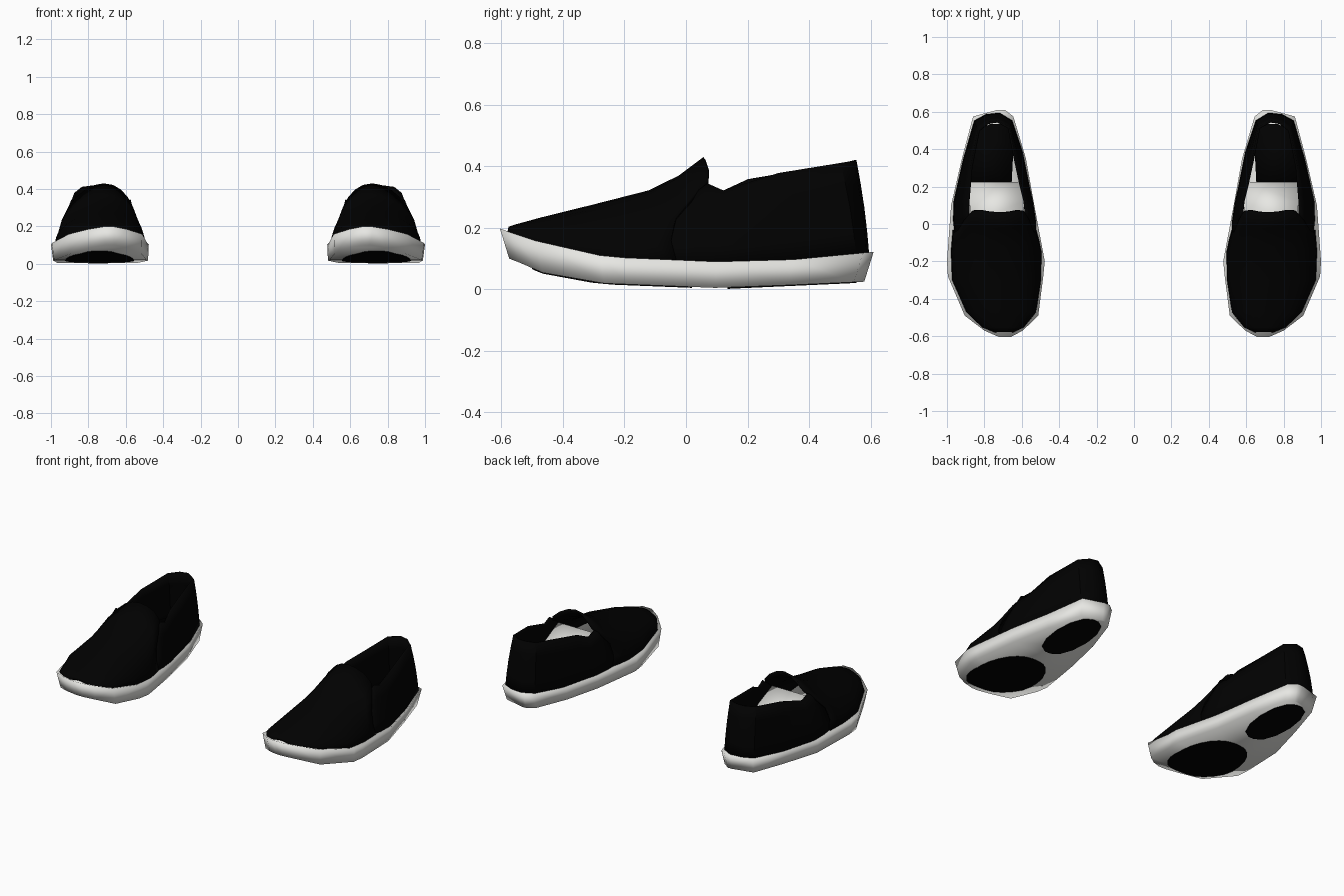
import bpy, bmesh
from math import sin, cos, pi, sqrt, radians

if "Cube" in bpy.data.objects:
    bpy.data.objects.remove(bpy.data.objects["Cube"])


def make_material(name, rgb):
    mat = bpy.data.materials.new(name)
    mat.use_nodes = True
    mat.diffuse_color = (*rgb, 1)
    mat.node_tree.nodes["Principled BSDF"].inputs["Base Color"].default_value = (*rgb, 1)
    return mat


black = make_material("black canvas", (0.0003, 0.0003, 0.0003))
white = make_material("off white rubber", (0.8, 0.8, 0.77))


def interp(knots, y):
    """Piecewise linear lookup."""
    if y <= knots[0][0]:
        return knots[0][1]
    for (a, p), (b, q) in zip(knots, knots[1:]):
        if y <= b:
            return p + (q - p) * (y - a) / (b - a)
    return knots[-1][1]


def loft(name, sections, mat, closed=False, thickness=0, sharp=40):
    """Skin a row of sections, then mirror it to make the other shoe."""
    bm = bmesh.new()
    rows = [[bm.verts.new(p) for p in s] for s in sections]
    n = len(rows[0])
    for a, b in zip(rows, rows[1:]):
        for i in range(n if closed else n - 1):
            j = (i + 1) % n
            bm.faces.new((a[i], a[j], b[j], b[i]))
    if closed:
        bm.faces.new(rows[0])
        bm.faces.new(rows[-1])
    bmesh.ops.recalc_face_normals(bm, faces=bm.faces)
    mesh = bpy.data.meshes.new(name)
    bm.to_mesh(mesh)
    bm.free()
    mesh.materials.append(mat)
    obj = bpy.data.objects.new(name, mesh)
    bpy.context.collection.objects.link(obj)
    bpy.ops.object.select_all(action="DESELECT")
    obj.select_set(True)
    bpy.context.view_layer.objects.active = obj
    bpy.ops.object.shade_smooth_by_angle(angle=radians(sharp))
    if thickness:
        solid = obj.modifiers.new("Thickness", "SOLIDIFY")
        solid.thickness = thickness
        solid.offset = 0
    obj.modifiers.new("Pair", "MIRROR").use_mirror_merge = False


# Sole: upturned toe, softly shaded side walls
sole_top = [(-.605, .198), (-.53, .17), (-.4, .132), (-.25, .105), (.1, .09), (.35, .097), (.61, .122)]
sole_bottom = [(-.57, .10), (-.47, .055), (-.28, .02), (.12, .004), (.58, .025)]
outline = [(-.605, .66, .72), (-.57, .595, .80), (-.49, .512, .905), (-.28, .485, .995),
           (-.2, .477, 1.0), (.1, .533, .978), (.35, .578, .92), (.575, .645, .86), (.61, .69, .73)]
sections = []
for y, x0, x1 in outline:
    yb, top = y * .95, interp(sole_top, y)
    low = interp(sole_bottom, yb)
    sections.append([(x0, y, top), (x1, y, top), (x1 - .012, yb, low), (x0 + .004, yb, low)])
loft("sole", sections, white, closed=True, sharp=130)


# Dark oval tread pads under the ball and heel
def tread_pad(name, cx, cy, rx, ry, steps):
    rows = []
    for i in range(steps + 1):
        t = -cos(pi * i / steps)
        y = cy + ry * t
        w = rx * sqrt(max(0, 1 - t * t)) + .02
        z = interp(sole_bottom, y)
        rows.append([(cx - w, y, z - .003), (cx + w, y, z - .003),
                     (cx + w, y, z + .004), (cx - w, y, z + .004)])
    loft(name, rows, black, closed=True)


tread_pad("ball_tread", .74, -.24, .165, .26, 12)
tread_pad("heel_tread", .748, .345, .09, .21, 6)

# Vamp: arched toe cover, skewed inward, its rear edge flaring into the tongue
flare = [(0, .2), (.2, 0), (.5, .2), (.65, .75), (.82, 1.2), (1, 1)]
vamp = [(-.575, .645, .745, .178, .198, 0), (-.55, .59, .81, .168, .206, 0),
        (-.47, .528, .893, .144, .228, 0), (-.3, .502, .968, .105, .27, 0),
        (-.15, .5, .975, .085, .316, .03), (-.1, .512, .97, .08, .365, .08),
        (-.05, .528, .965, .08, .425, .11)]
sections = []
for y, x0, x1, low, top, lean in vamp:
    arch = []
    for i in range(15):
        a = pi * i / 14
        f = sin(a)
        x = (x0 + x1) / 2 - (x1 - x0) / 2 * cos(a) - .2 * (top - low) * f * f * (x1 - x0)
        arch.append((x, y + lean * interp(flare, f), low + (top - low) * f))
    sections.append(arch)
loft("vamp", sections, black, thickness=.012)

# Quarter: wall running around the heel, with a rising rim
base = [(.95, -.1), (.963, .02), (.96, .12), (.91, .34), (.85, .55), (.79, .582), (.72, .59),
        (.655, .55), (.60, .385), (.563, .2), (.545, .12), (.53, .02), (.525, -.1)]
rim = [(.885, 0, .29), (.885, .07, .342), (.885, .12, .32), (.87, .3, .377), (.83, .5, .41),
       (.78, .54, .417), (.73, .548, .42), (.67, .515, .412), (.637, .35, .383),
       (.605, .2, .357), (.585, .12, .32), (.58, .07, .342), (.575, 0, .29)]
sections = []
for (bx, by), (rx, ry, rz) in zip(base, rim):
    low = interp(sole_top, by) - .01
    column = []
    for k in range(5):
        t = k / 4
        s = t - .12 * sin(pi * t)
        column.append((bx + (rx - bx) * s, by + (ry - by) * s, low + (rz - low) * t))
    sections.append(column)
loft("quarter", sections, black, thickness=.012)

# Inside: dark heel bed and pale lining rising toward the tongue
bed = [(.2, .655, .92), (.4, .645, .88), (.5, .66, .84), (.534, .69, .77)]
loft("heel_bed", [[(x0, y, .13), (x1, y, .13)] for y, x0, x1 in bed], black, thickness=.01)
lining = [(.222, .59, .885, .16), (.12, .585, .88, .22), (.01, .6, .87, .29)]
loft("lining", [[(x0, y, z), (x1, y, z)] for y, x0, x1, z in lining], white, thickness=.008)
